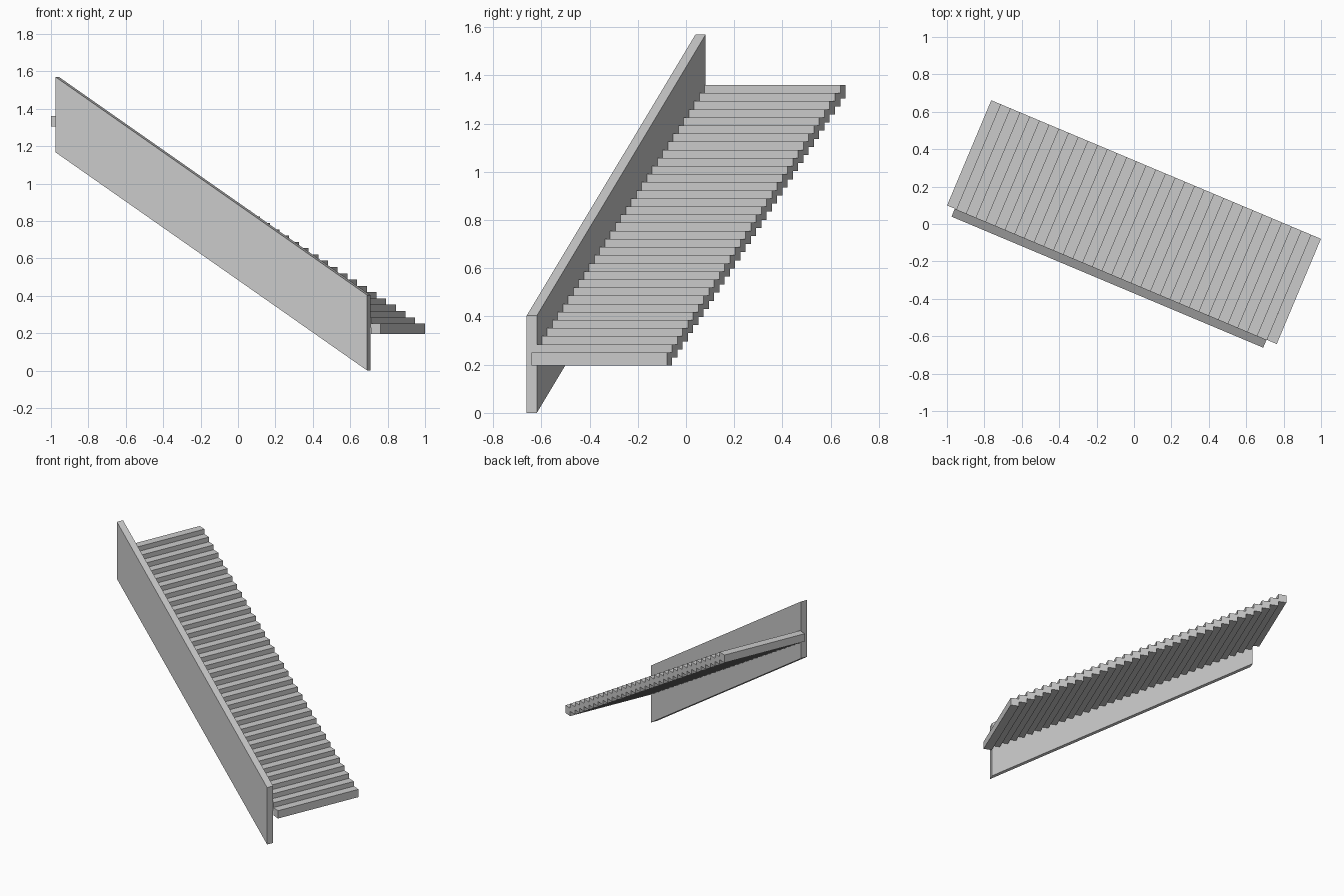
import bpy, bmesh, math
from mathutils import Matrix

if "Cube" in bpy.data.objects:
    bpy.data.objects.remove(bpy.data.objects["Cube"])

YAW = math.radians(-22.8)
PLACE = Matrix.Translation((0, 0.01, 0)) @ Matrix.Rotation(YAW, 4, 'Z')
STEPS = 34
HALF_RUN, HALF_WIDTH = 0.956, 0.305
GOING = 2 * HALF_RUN / STEPS
RISE = 1.109 / (STEPS - 1)


def extrude_profile(name, profile, y0, y1):
    """Solid from an (x, z) profile swept from y0 to y1, turned into place."""
    bm = bmesh.new()
    face = bm.faces.new([bm.verts.new((x, y0, z)) for x, z in profile])
    ext = bmesh.ops.extrude_face_region(bm, geom=[face])
    moved = [e for e in ext["geom"] if isinstance(e, bmesh.types.BMVert)]
    bmesh.ops.translate(bm, verts=moved, vec=(0, y1 - y0, 0))
    bmesh.ops.recalc_face_normals(bm, faces=bm.faces)
    mesh = bpy.data.meshes.new(name)
    bm.to_mesh(mesh)
    bm.free()
    obj = bpy.data.objects.new(name, mesh)
    obj.matrix_world = PLACE
    bpy.context.collection.objects.link(obj)
    return obj


# Treads: lowest slab repeated up the flight
x1 = HALF_RUN
x0 = x1 - GOING
treads = extrude_profile(
    "treads", [(x0, 0.196), (x1, 0.196), (x1, 0.251), (x0, 0.251)],
    -HALF_WIDTH, HALF_WIDTH)
arr = treads.modifiers.new("flight", 'ARRAY')
arr.count = STEPS
arr.use_relative_offset = False
arr.use_constant_offset = True
arr.constant_offset_displace = (-GOING, 0, RISE)

# Side stringer: sloping board along one edge, vertical ends
extrude_profile(
    "side_stringer",
    [(0.897, 0), (0.897, 0.403), (-0.911, 1.57), (-0.911, 1.167)],
    -HALF_WIDTH - 0.046, -HALF_WIDTH)
